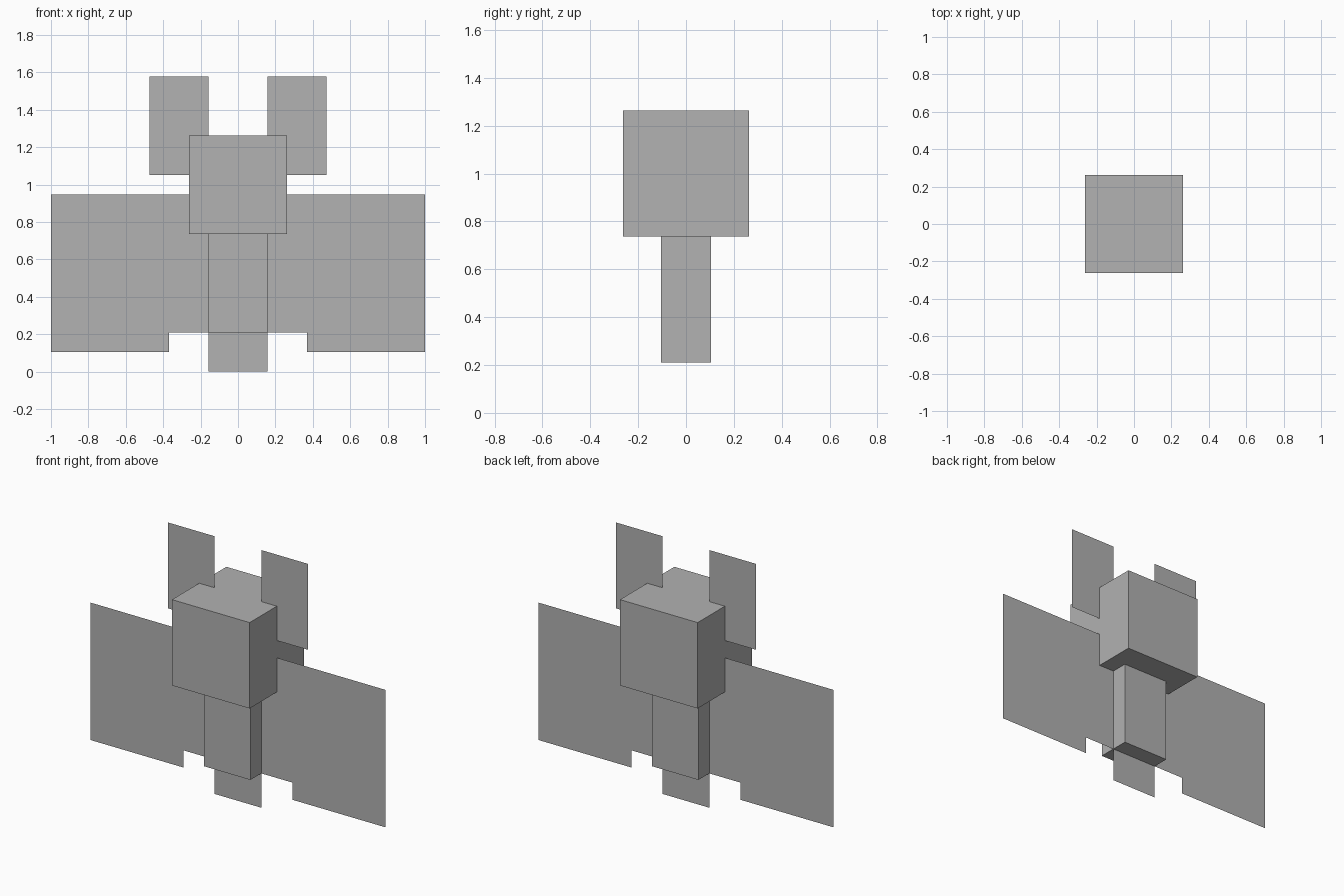
import bpy

if "Cube" in bpy.data.objects:
    bpy.data.objects.remove(bpy.data.objects["Cube"])

U = 2 / 19  # one grid unit of the blocky design

grey = bpy.data.materials.new("plain grey")
grey.diffuse_color = (0.445, 0.445, 0.445, 1)
grey.use_nodes = True
grey.node_tree.nodes["Principled BSDF"].inputs["Base Color"].default_value = grey.diffuse_color


def add_mesh(name, verts, faces):
    mesh = bpy.data.meshes.new(name)
    mesh.from_pydata([[c * U for c in v] for v in verts], [], faces)
    mesh.materials.append(grey)
    obj = bpy.data.objects.new(name, mesh)
    bpy.context.collection.objects.link(obj)
    return obj


def box(name, width, depth, z0, z1):
    x, y = width / 2, depth / 2
    verts = [(sx * x, sy * y, z) for z in (z0, z1)
             for sx, sy in ((-1, -1), (1, -1), (1, 1), (-1, 1))]
    faces = [(3, 2, 1, 0), (4, 5, 6, 7)]
    faces += [(i, (i + 1) % 4, (i + 1) % 4 + 4, i + 4) for i in range(4)]
    return add_mesh(name, verts, faces)


def panel(name, outline, side=1):
    # flat sheet on the centre plane, facing the front on either side
    pts = [(side * x, 0, z) for x, z in outline][::side]
    return add_mesh(name, pts, [tuple(range(len(pts)))])


# solid body and head
box("head", 5, 5, 7, 12)
box("body", 3, 2, 2, 7)

# paired flat ears and stepped wings
ear = [(1.5, 10), (4.5, 10), (4.5, 15), (1.5, 15)]
wing = [(1.5, 2), (3.5, 2), (3.5, 1), (9.5, 1), (9.5, 9), (1.5, 9)]
for label, side in (("right", 1), ("left", -1)):
    panel(label + "_ear", ear, side)
    panel(label + "_wing", wing, side)

# flat feet under the body
panel("feet", [(-1.5, 0), (1.5, 0), (1.5, 2), (-1.5, 2)])
